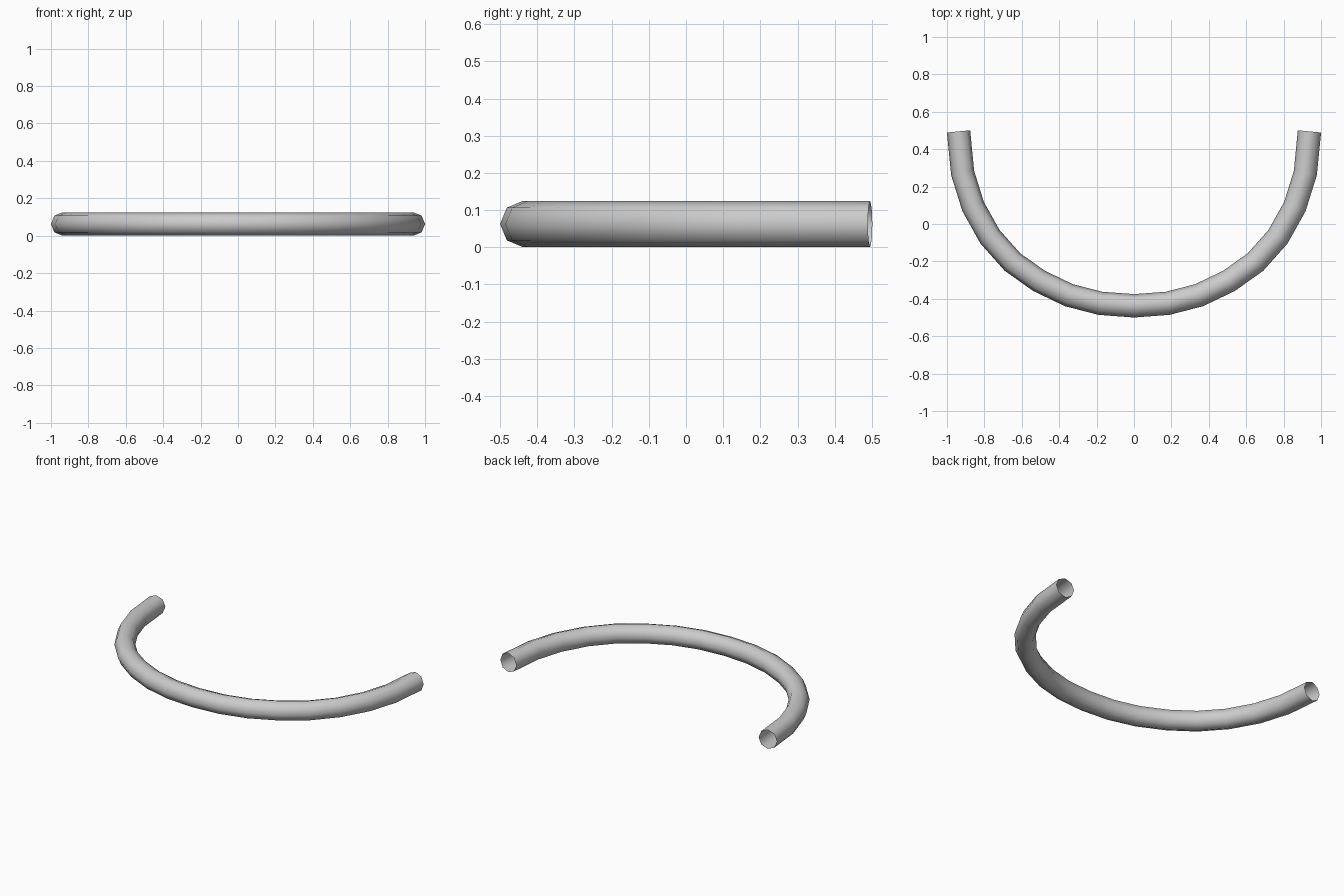
import bpy

if "Cube" in bpy.data.objects:
    bpy.data.objects.remove(bpy.data.objects["Cube"])

R = 0.0625  # tube radius

# Right half of the centre line, from the middle of the bend to the open end
half = [(0, -0.4375), (0.18, -0.424), (0.347, -0.381), (0.508, -0.304), (0.65, -0.203),
        (0.77, -0.068), (0.86, 0.093), (0.916, 0.272), (0.938, 0.495)]
path = [(-x, y) for x, y in reversed(half[1:])] + half

# Open-ended eight-sided tube swept along the mirrored path
curve = bpy.data.curves.new("curved_tube", 'CURVE')
curve.dimensions = '3D'
curve.twist_mode = 'Z_UP'
curve.bevel_depth = R
curve.bevel_resolution = 2
curve.use_fill_caps = False
spline = curve.splines.new('POLY')
spline.points.add(len(path) - 1)
for p, (x, y) in zip(spline.points, path):
    p.co = (x, y, R, 1)
tube = bpy.data.objects.new("curved_tube", curve)
bpy.context.collection.objects.link(tube)

# Turn into a smooth-shaded mesh
bpy.context.view_layer.objects.active = tube
tube.select_set(True)
bpy.ops.object.convert(target='MESH')
bpy.ops.object.shade_smooth()
